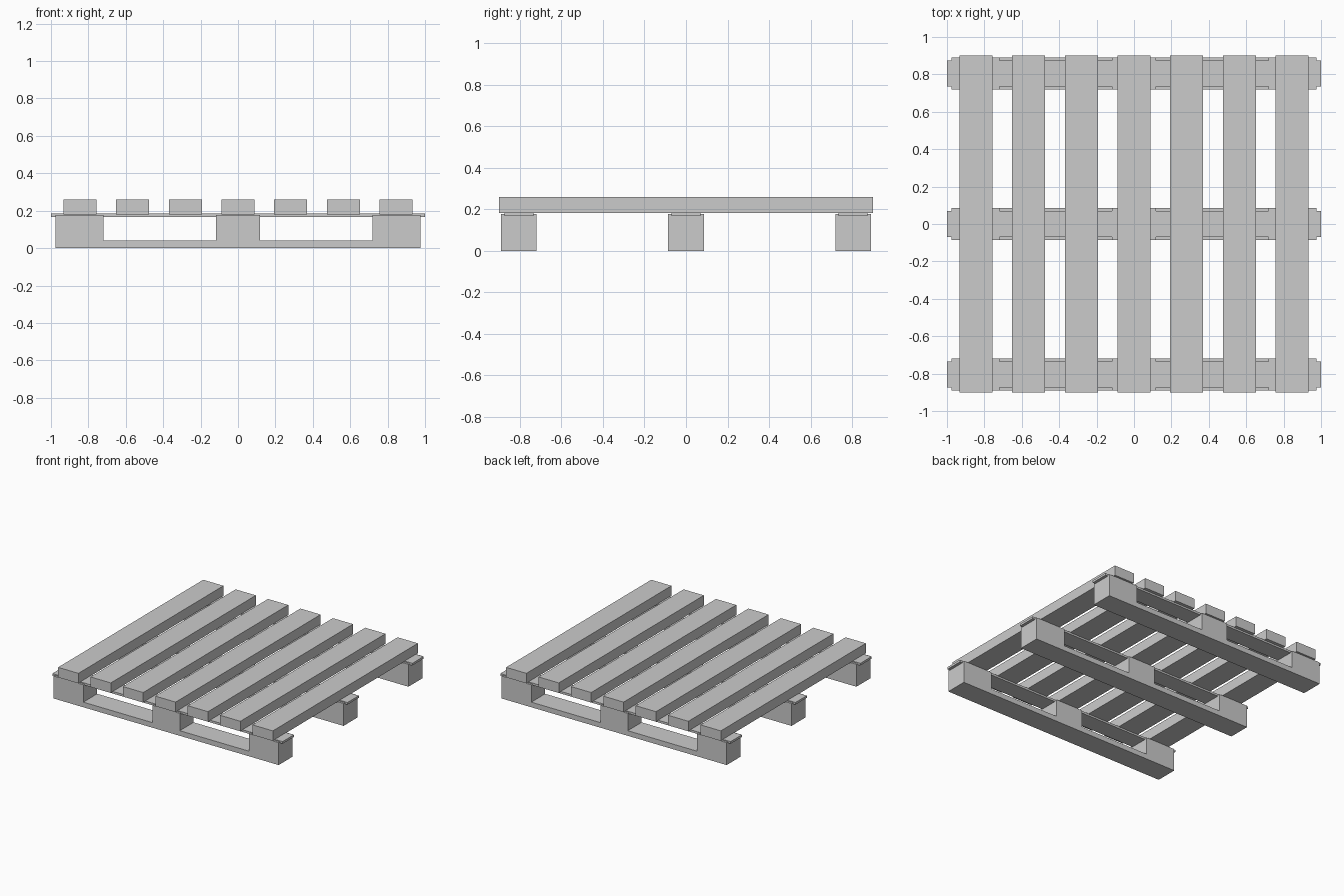
import bpy
import bmesh

cube = bpy.data.objects.get("Cube")
if cube:
    bpy.data.objects.remove(cube, do_unlink=True)

# Single plain grey for all timber
grey = bpy.data.materials.new("plain grey")
grey.use_nodes = True
GREY = (0.6, 0.6, 0.6, 1)
grey.diffuse_color = GREY
grey.node_tree.nodes["Principled BSDF"].inputs["Base Color"].default_value = GREY


def extrude_profile(name, profile, y0, y1):
    """Extrude an x-z outline along y into a solid."""
    bm = bmesh.new()
    face = bm.faces.new([bm.verts.new((x, y0, z)) for x, z in profile])
    result = bmesh.ops.extrude_face_region(bm, geom=[face])
    moved = [g for g in result["geom"] if isinstance(g, bmesh.types.BMVert)]
    bmesh.ops.translate(bm, verts=moved, vec=(0, y1 - y0, 0))
    bmesh.ops.recalc_face_normals(bm, faces=bm.faces)
    mesh = bpy.data.meshes.new(name)
    bm.to_mesh(mesh)
    bm.free()
    mesh.materials.append(grey)
    obj = bpy.data.objects.new(name, mesh)
    bpy.context.collection.objects.link(obj)
    return obj


def board(name, x0, x1, y0, y1, z0, z1):
    return extrude_profile(name, [(x0, z0), (x1, z0), (x1, z1), (x0, z1)], y0, y1)


# Runner outline: three feet joined by a thin bottom rail
END, INNER, MID = 0.977, 0.72, 0.118
RAIL, FOOT = 0.04, 0.176
half = [(MID, FOOT), (MID, RAIL), (INNER, RAIL), (INNER, FOOT), (END, FOOT), (END, 0)]
runner = half + [(-x, z) for x, z in reversed(half)]

# Three runners, each capped by a thin cross board
for side, y in (("front", -0.805), ("middle", 0), ("back", 0.805)):
    extrude_profile(side + "_runner", runner, y - 0.086, y + 0.086)
    board(side + "_cross_board", -1, 1, y - 0.07, y + 0.07, 0.167, 0.184)

# Seven deck slats running front to back
for i in range(7):
    x = (i - 3) * 0.2815
    board(f"deck_slat_{i + 1}", x - 0.088, x + 0.088, -0.9, 0.9, 0.181, 0.26)
